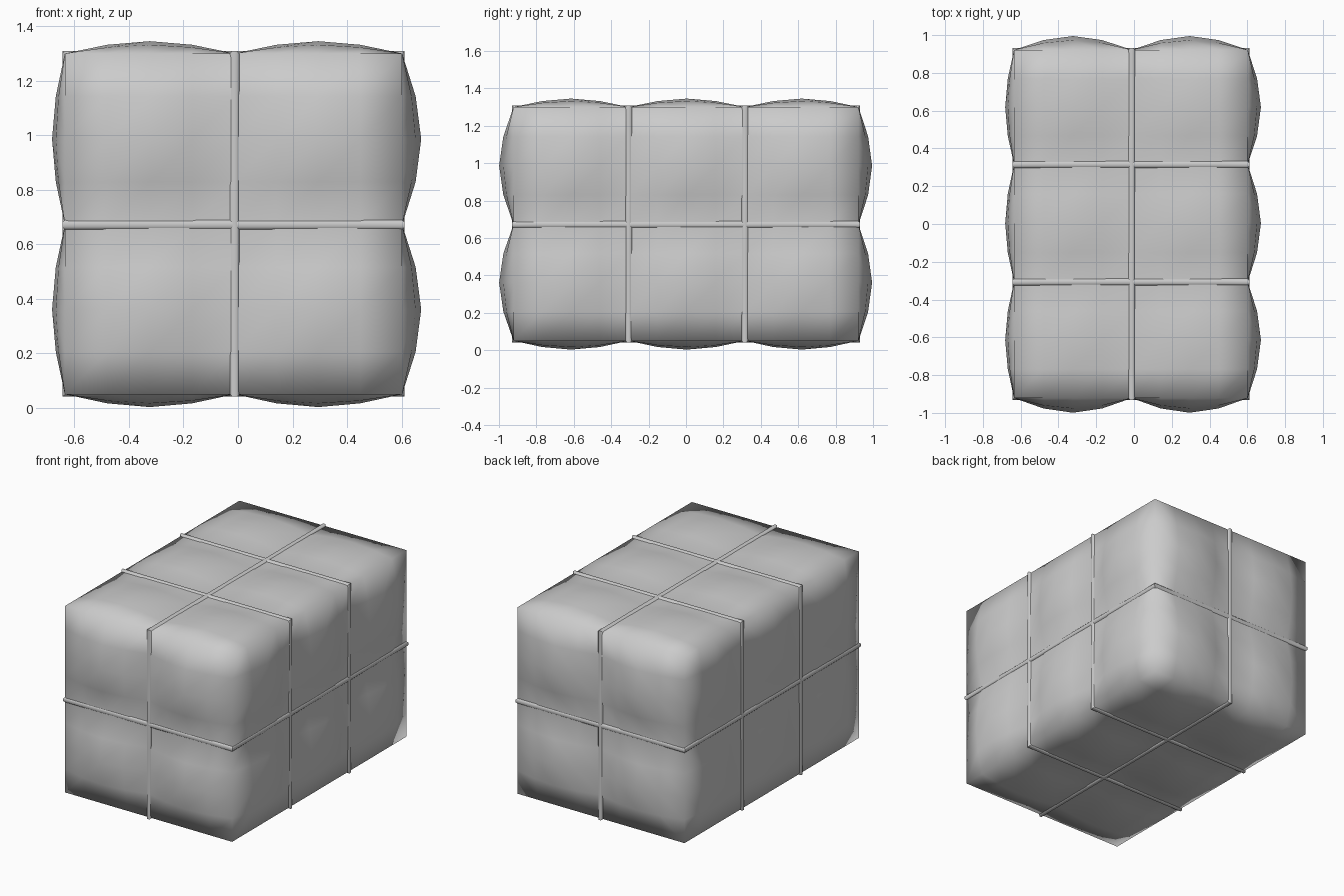
import bpy, bmesh, math

if "Cube" in bpy.data.objects:
    bpy.data.objects.remove(bpy.data.objects["Cube"])

# Box planes of the bale: (low, high) and the tie positions along each axis
LO = (-0.635, -0.922, 0.05)
HI = (0.602, 0.922, 1.30)
TIES = ([-0.0125], [-0.307, 0.315], [0.672])
BULGE = {(0, 0): 0.047, (0, 1): 0.07, (1, 0): 0.077, (1, 1): 0.073,
         (2, 0): 0.047, (2, 1): 0.045}
SEG = 4


def stations(axis):
    """Grid positions along an axis with a 0..1 swell for each."""
    knots = [LO[axis], *TIES[axis], HI[axis]]
    out = []
    for a, b in zip(knots, knots[1:]):
        for i in range(SEG):
            t = i / SEG
            out.append((a + (b - a) * t, math.sin(math.pi * t)))
    return out + [(knots[-1], 0.0)]


def finish(bm, name, angle):
    bmesh.ops.remove_doubles(bm, verts=bm.verts, dist=1e-5)
    bmesh.ops.recalc_face_normals(bm, faces=bm.faces)
    mesh = bpy.data.meshes.new(name)
    bm.to_mesh(mesh)
    bm.free()
    ob = bpy.data.objects.new(name, mesh)
    bpy.context.collection.objects.link(ob)
    bpy.ops.object.select_all(action='DESELECT')
    ob.select_set(True)
    bpy.context.view_layer.objects.active = ob
    if angle is None:
        bpy.ops.object.shade_smooth()
    else:
        bpy.ops.object.shade_smooth_by_angle(angle=math.radians(angle))
    return ob


# Bale: six pillowed faces, one swelling per tied cell
bm = bmesh.new()
for (axis, side), swell in BULGE.items():
    u, v = [a for a in range(3) if a != axis]
    rows = []
    for pu, su in stations(u):
        row = []
        for pv, sv in stations(v):
            p = [0, 0, 0]
            p[u], p[v] = pu, pv
            p[axis] = (HI if side else LO)[axis] + (1 if side else -1) * swell * su * sv
            row.append(bm.verts.new(p))
        rows.append(row)
    for r0, r1 in zip(rows, rows[1:]):
        for i in range(len(r0) - 1):
            bm.faces.new((r0[i], r0[i + 1], r1[i + 1], r1[i]))
finish(bm, "bale", None)


# Ties: rectangular loops of round cord with mitred corners
def tie(name, axis, pos, r=0.02, sides=8, sink=0.011):
    u, v = [a for a in range(3) if a != axis]
    bm = bmesh.new()
    rings = []
    for du, dv in ((-1, -1), (1, -1), (1, 1), (-1, 1)):
        ring = []
        for k in range(sides):
            a = 2 * math.pi * (k + 0.5) / sides
            rr = r / math.cos(math.pi / sides)
            off = rr * math.cos(a) - sink
            p = [0, 0, 0]
            p[axis] = pos + rr * math.sin(a)
            p[u] = (HI[u] if du > 0 else LO[u]) + du * off
            p[v] = (HI[v] if dv > 0 else LO[v]) + dv * off
            ring.append(bm.verts.new(p))
        rings.append(ring)
    for i in range(4):
        a, b = rings[i], rings[(i + 1) % 4]
        for k in range(sides):
            n = (k + 1) % sides
            bm.faces.new((a[k], a[n], b[n], b[k]))
    finish(bm, name, 50)


tie("lengthwise_tie", 0, TIES[0][0])
tie("front_cross_tie", 1, TIES[1][0])
tie("back_cross_tie", 1, TIES[1][1])
tie("level_tie", 2, TIES[2][0])
